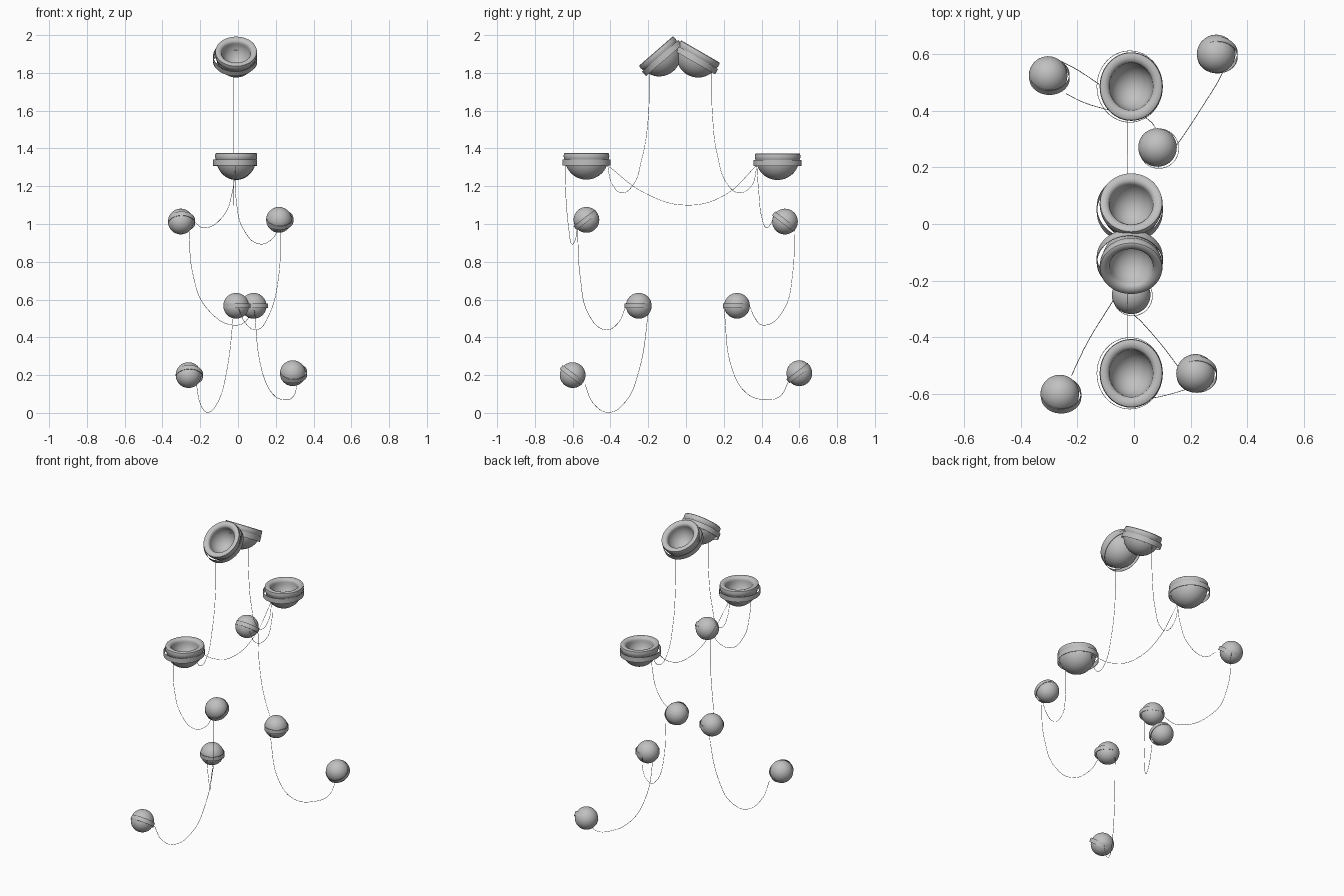
import bpy, bmesh, math
from mathutils import Matrix, Vector

cube = bpy.data.objects.get("Cube")
if cube:
    bpy.data.objects.remove(cube, do_unlink=True)

grey = bpy.data.materials.new("plain_grey")
grey.use_nodes = True
colour = (0.53, 0.53, 0.53, 1)
grey.diffuse_color = colour
grey.node_tree.nodes["Principled BSDF"].inputs["Base Color"].default_value = colour


def lathe(name, profile, location, tilt=0, squash=1.0, closed=False):
    """Spin an (r, z) profile around z, then lean it around x."""
    bm = bmesh.new()
    verts = [bm.verts.new((r, 0, z)) for r, z in profile]
    edges = [bm.edges.new(pair) for pair in zip(verts, verts[1:])]
    if closed:
        edges.append(bm.edges.new((verts[-1], verts[0])))
    bmesh.ops.spin(bm, geom=verts + edges, axis=(0, 0, 1), cent=(0, 0, 0),
                   angle=math.tau, steps=48, use_merge=True)
    bmesh.ops.remove_doubles(bm, verts=bm.verts, dist=1e-5)
    bmesh.ops.recalc_face_normals(bm, faces=bm.faces)
    bmesh.ops.transform(bm, matrix=Matrix.Diagonal((squash, 1, 1, 1)), verts=bm.verts)
    mesh = bpy.data.meshes.new(name)
    bm.to_mesh(mesh)
    bm.free()
    mesh.materials.append(grey)
    obj = bpy.data.objects.new(name, mesh)
    bpy.context.collection.objects.link(obj)
    obj.location = location
    obj.rotation_euler.x = math.radians(tilt)
    bpy.ops.object.select_all(action='DESELECT')
    obj.select_set(True)
    bpy.context.view_layer.objects.active = obj
    bpy.ops.object.shade_smooth_by_angle(angle=math.radians(40))
    return obj


def arc(rx, rz, z, start, end, steps):
    """Points of an elliptical arc, angles in degrees from the horizontal."""
    angles = [math.radians(start + (end - start) * i / steps) for i in range(steps + 1)]
    return [(max(rx * math.cos(a), 0), z + rz * math.sin(a)) for a in angles]


def hoop(name, radius, low, high, location, tilt, squash=1.0):
    inner = radius - 0.002
    section = [(inner, low), (radius, low), (radius, high), (inner, high)]
    return lathe(name, section, location, tilt, squash, closed=True)


# Bowls: round underside, thick rounded rim, hollow inside
bowl_profile = (arc(0.115, 0.115, -0.026, -90, -5, 14)
                + [(0.119, -0.03), (0.121, -0.015), (0.119, -0.003), (0.115, 0),
                   (0.1, 0), (0.09, -0.004), (0.084, -0.012)]
                + arc(0.083, 0.088, -0.02, 0, -90, 12))
bowls = {
    "front_bowl": ((-0.01, -0.527, 1.376), 0),
    "back_bowl": ((-0.01, 0.485, 1.374), 0),
    "top_front_bowl": ((-0.01, -0.159, 1.916), 41),
    "top_back_bowl": ((-0.01, 0.077, 1.913), -30),
}
for name, (place, tilt) in bowls.items():
    lathe(name, bowl_profile, place, tilt, 0.92)
    hoop(name + "_hoop", 0.127, -0.066, -0.034,
         Vector(place) + Vector((-0.005, 0, 0)), tilt, 0.92)

# Balls, each with a loose hoop
balls = {
    "upper_front_ball": ((0.217, -0.527, 1.022), 37),
    "upper_back_ball": ((-0.303, 0.524, 1.013), -37),
    "middle_front_ball": ((-0.01, -0.25, 0.567), 0),
    "middle_back_ball": ((0.083, 0.27, 0.567), 0),
    "lower_front_ball": ((-0.262, -0.6, 0.2), -37),
    "lower_back_ball": ((0.29, 0.6, 0.21), 37),
}
for name, (place, tilt) in balls.items():
    lathe(name, arc(0.068, 0.068, 0, -90, 90, 24), place, tilt)
    hoop(name + "_hoop", 0.071, -0.013, 0.013,
         Vector(place) + Vector((0.005, -0.004, 0)), tilt)


def cord(name, points):
    """Fine hanging cord through the given points."""
    data = bpy.data.curves.new(name, 'CURVE')
    data.dimensions = '3D'
    data.bevel_depth = 0.0012
    data.bevel_resolution = 1
    data.resolution_u = 8
    spline = data.splines.new('BEZIER')
    spline.bezier_points.add(len(points) - 1)
    for knot, point in zip(spline.bezier_points, points):
        knot.co = point
        knot.handle_left_type = knot.handle_right_type = 'AUTO'
    data.materials.append(grey)
    bpy.context.collection.objects.link(bpy.data.objects.new(name, data))


# Cords between the bowls lie in one upright plane
bowl_cords = {
    "top_front_cord": [(-0.195, 1.8), (-0.2, 1.56), (-0.235, 1.34), (-0.285, 1.2),
                       (-0.34, 1.165), (-0.39, 1.21), (-0.415, 1.31)],
    "top_back_cord": [(0.135, 1.83), (0.14, 1.58), (0.165, 1.37), (0.22, 1.21),
                      (0.28, 1.165), (0.345, 1.2), (0.375, 1.3)],
    "bridge_cord": [(-0.415, 1.31), (-0.22, 1.165), (0, 1.1), (0.2, 1.15), (0.375, 1.31)],
}
for name, path in bowl_cords.items():
    cord(name, [(-0.022, y, z) for y, z in path])

# Cords sagging down from bowl to ball to ball
cord("upper_front_cord", [(-0.015, -0.64, 1.31), (-0.01, -0.635, 1.13), (0.03, -0.62, 0.97),
                          (0.11, -0.605, 0.895), (0.18, -0.585, 0.92), (0.215, -0.575, 0.98)])
cord("middle_front_cord", [(0.225, -0.575, 0.98), (0.215, -0.56, 0.72), (0.165, -0.515, 0.52),
                           (0.1, -0.43, 0.44), (0.04, -0.36, 0.475), (0, -0.32, 0.56)])
cord("lower_front_cord", [(-0.02, -0.195, 0.56), (-0.06, -0.25, 0.22), (-0.105, -0.32, 0.06),
                          (-0.16, -0.41, 0.003), (-0.2, -0.49, 0.05), (-0.22, -0.535, 0.15)])
cord("upper_back_cord", [(-0.015, 0.375, 1.31), (-0.03, 0.385, 1.17), (-0.08, 0.4, 1.04),
                         (-0.18, 0.43, 0.98), (-0.24, 0.46, 1.02)])
cord("middle_back_cord", [(-0.26, 0.575, 0.97), (-0.24, 0.565, 0.74), (-0.17, 0.525, 0.56),
                          (0, 0.405, 0.465), (0.06, 0.36, 0.51), (0.075, 0.34, 0.56)])
cord("lower_back_cord", [(0.085, 0.2, 0.56), (0.125, 0.245, 0.23), (0.18, 0.32, 0.105),
                         (0.245, 0.42, 0.07), (0.295, 0.5, 0.09), (0.315, 0.54, 0.16)])
